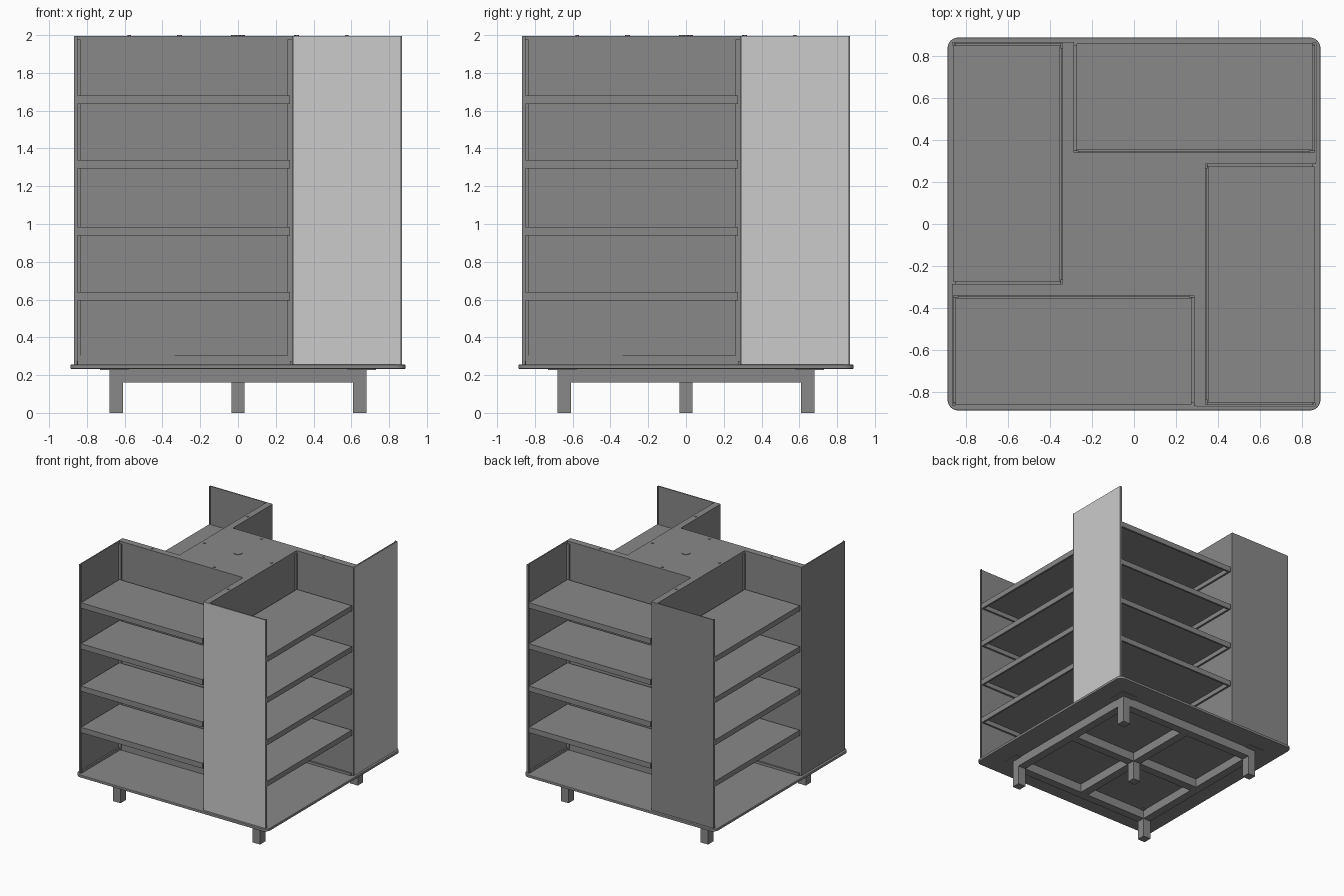
import bpy, bmesh, math
from mathutils import Matrix, Vector

if "Cube" in bpy.data.objects:
    bpy.data.objects.remove(bpy.data.objects["Cube"])

DARK = bpy.data.materials.new("dark_grey_metal")
DARK.diffuse_color = (0.25, 0.25, 0.25, 1)
DARK.use_nodes = True
DARK.node_tree.nodes["Principled BSDF"].inputs["Base Color"].default_value = DARK.diffuse_color


def make_object(name, bm, turn=0, bevel=0.0, mat=DARK):
    bm.transform(Matrix.Rotation(turn * math.pi / 2, 4, 'Z'))
    me = bpy.data.meshes.new(name)
    bm.to_mesh(me)
    bm.free()
    if mat:
        me.materials.append(mat)
    ob = bpy.data.objects.new(name, me)
    bpy.context.collection.objects.link(ob)
    if bevel:
        m = ob.modifiers.new("edge", 'BEVEL')
        m.width, m.segments = bevel, 2
    return ob


def add_box(bm, x0, x1, y0, y1, z0, z1):
    size = Vector((x1 - x0, y1 - y0, z1 - z0))
    mid = Vector((x0 + x1, y0 + y1, z0 + z1)) / 2
    bmesh.ops.create_cube(bm, size=1, matrix=Matrix.Translation(mid) @ Matrix.Diagonal((*size, 1)))


def boxes(name, items, turn=0, bevel=0.0, mat=DARK):
    bm = bmesh.new()
    for b in items:
        add_box(bm, *b)
    return make_object(name, bm, turn, bevel, mat)


def discs(name, items, z0, z1, turn=0):
    bm = bmesh.new()
    for x, y, r in items:
        bmesh.ops.create_cone(bm, cap_ends=True, segments=24, radius1=r, radius2=r, depth=z1 - z0,
                              matrix=Matrix.Translation((x, y, (z0 + z1) / 2)))
    return make_object(name, bm, turn)


TOP, FLOOR = 1.996, 0.255

# rounded base slab
bm = bmesh.new()
R, H = 0.05, 0.887
verts = []
for k, (sx, sy) in enumerate([(1, 1), (-1, 1), (-1, -1), (1, -1)]):
    for i in range(9):
        a = k * math.pi / 2 + i * math.pi / 16
        verts.append(bm.verts.new((sx * (H - R) + R * math.cos(a), sy * (H - R) + R * math.sin(a), 0.233)))
face = bm.faces.new(verts)
ext = bmesh.ops.extrude_face_region(bm, geom=[face])
bmesh.ops.translate(bm, vec=(0, 0, 0.022), verts=[v for v in ext['geom'] if isinstance(v, bmesh.types.BMVert)])
bmesh.ops.recalc_face_normals(bm, faces=bm.faces)
make_object("base_slab", bm, bevel=0.004)

# under frame: outer ring and cross
A, B, W = 0.68, 0.61, 0.035
boxes("under_frame", [
    (-A, A, -A, -B, 0.16, 0.234), (-A, A, B, A, 0.16, 0.234),
    (-A, -B, -B, B, 0.16, 0.234), (B, A, -B, B, 0.16, 0.234),
    (-B, B, -W, W, 0.16, 0.234),
    (-W, W, -B, -W, 0.16, 0.234), (-W, W, W, B, 0.16, 0.234)])
boxes("center_leg", [(-W, W, -W, W, 0, 0.16)])

# central core with cap disc
boxes("core", [(-0.336, 0.336, -0.336, 0.336, FLOOR, TOP)])
discs("cap_disc", [(0, 0, 0.036)], TOP, 2.0)

# one quarter of the pinwheel, turned four times
for k in range(4):
    boxes("corner_leg", [(B, A, -A, -B, 0, 0.16)], k)
    boxes("mounting_plate", [(0.58, 0.73, -0.73, -0.58, 0.228, 0.2335)], k)

    # partition wall between neighbouring bays
    boxes("partition", [(0.286, 0.338, -0.858, -0.336, FLOOR, TOP)], k)
    # thin end panel with folded free edge
    boxes("end_panel", [(0.286, 0.863, -0.867, -0.858, FLOOR, TOP),
                        (0.855, 0.863, -0.858, -0.85, FLOOR, TOP)], k)
    # light outer skin on the front and right end panels
    if k < 2:
        boxes("light_panel_skin", [(0.296, 0.862, -0.869, -0.866, FLOOR, TOP - 0.002)], k, mat=None)

    # screw plugs on the top
    discs("top_plugs", [(0, -0.31, 0.013), (0.312, -0.575, 0.009)], TOP, 2.0, k)

    # trim around the back and floor of the bay
    boxes("bay_trim", [(-0.858, 0.286, -0.344, -0.336, FLOOR, 0.305),
                       (-0.858, 0.286, -0.341, -0.336, 1.972, TOP),
                       (-0.858, -0.846, -0.85, -0.344, FLOOR, 0.275),
                       (0.274, 0.286, -0.85, -0.344, FLOOR, 0.275)], k)

    # slotted shelf uprights in the bay corners
    boxes("shelf_uprights", [(-0.858, -0.835, -0.350, -0.336, FLOOR, TOP - 0.02),
                             (0.263, 0.286, -0.350, -0.336, FLOOR, TOP - 0.02)], k)
    slots = []
    for i in range(32):
        z = 0.34 + i * 0.05
        for x in (-0.8465, 0.2745):
            slots.append((x - 0.003, x + 0.003, -0.3515, -0.349, z, z + 0.025))
    boxes("upright_slots", slots, k)

    # folded-sheet shelves, hollow underneath
    for z in (0.64, 0.985, 1.338, 1.68):
        x0, x1, y0, y1, h, t = -0.85, 0.274, -0.86, -0.352, 0.045, 0.016
        boxes("shelf", [(x0, x1, y0, y1, z - 0.008, z),
                        (x0, x1, y0, y0 + t, z - h, z - 0.008),
                        (x0, x1, y1 - t, y1, z - h, z - 0.008),
                        (x0, x0 + t, y0 + t, y1 - t, z - h, z - 0.008),
                        (x1 - t, x1, y0 + t, y1 - t, z - h, z - 0.008)], k)
